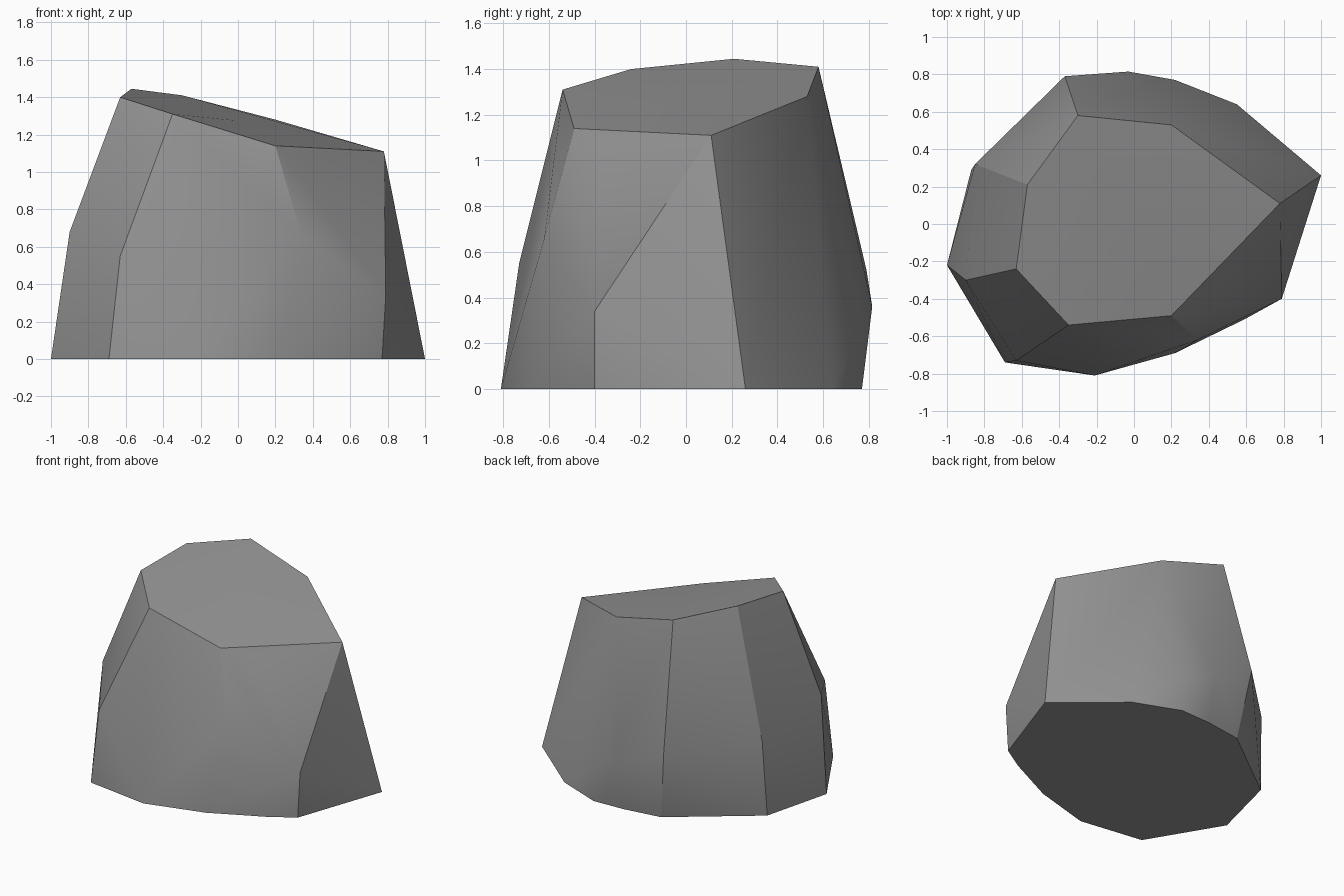
import bpy, bmesh, math

old = bpy.data.objects.get("Cube")
if old:
    bpy.data.objects.remove(old, do_unlink=True)

# Stone colour
stone = bpy.data.materials.new("stone grey")
stone.use_nodes = True
grey = (0.3, 0.3, 0.3, 1)
stone.diffuse_color = grey
shader = stone.node_tree.nodes["Principled BSDF"]
shader.inputs["Base Color"].default_value = grey
shader.inputs["Roughness"].default_value = 0.9

# Ground outline of the boulder, counter-clockwise from the left point
base = [(1, .26), (.55, .64), (.22, .77), (-.02, .76), (-.3, .72), (-.87, .29),
        (-1, -.22), (-.69, -.74), (-.21, -.81), (.22, -.69), (.59, -.51), (.77, -.4)]

# Corners where the flanks break
flank = [(.88, .15, .6), (.42, .58, .53), (.22, .77, .26), (-.03, .815, .36),
         (-.37, .79, .52), (-.85, .32, .55), (-.9, -.3, .68), (-.63, -.73, .55),
         (.34, -.62, .66), (.79, -.4, .34)]

# Rim of the sloping top
rim = [(.78, .11, 1.11), (.2, .53, 1.28), (-.3, .58, 1.41), (-.57, .21, 1.445),
       (-.63, -.24, 1.4), (-.35, -.54, 1.31), (.2, -.49, 1.14), (.37, -.36, 1.08)]

# Wrap the corners in a faceted shell
bm = bmesh.new()
for point in [(x, y, 0) for x, y in base] + flank + rim:
    bm.verts.new(point)
bmesh.ops.convex_hull(bm, input=bm.verts)
bm.normal_update()

# Rebuild the top as one gently dished cap
cap = [f for f in bm.faces if f.normal.z > 0.7]
merged = bmesh.ops.dissolve_faces(bm, faces=cap)["region"]
bmesh.ops.poke(bm, faces=merged)

# Merge near-flat triangles into broad facets
bmesh.ops.dissolve_limit(bm, angle_limit=math.radians(2),
                         verts=bm.verts, edges=bm.edges)
bmesh.ops.recalc_face_normals(bm, faces=bm.faces)

mesh = bpy.data.meshes.new("boulder")
bm.to_mesh(mesh)
bm.free()
mesh.materials.append(stone)
boulder = bpy.data.objects.new("boulder", mesh)
bpy.context.collection.objects.link(boulder)

# Soft shading over shallow breaks, crisp main edges
bpy.ops.object.select_all(action="DESELECT")
boulder.select_set(True)
bpy.context.view_layer.objects.active = boulder
bpy.ops.object.shade_smooth_by_angle(angle=math.radians(25))
